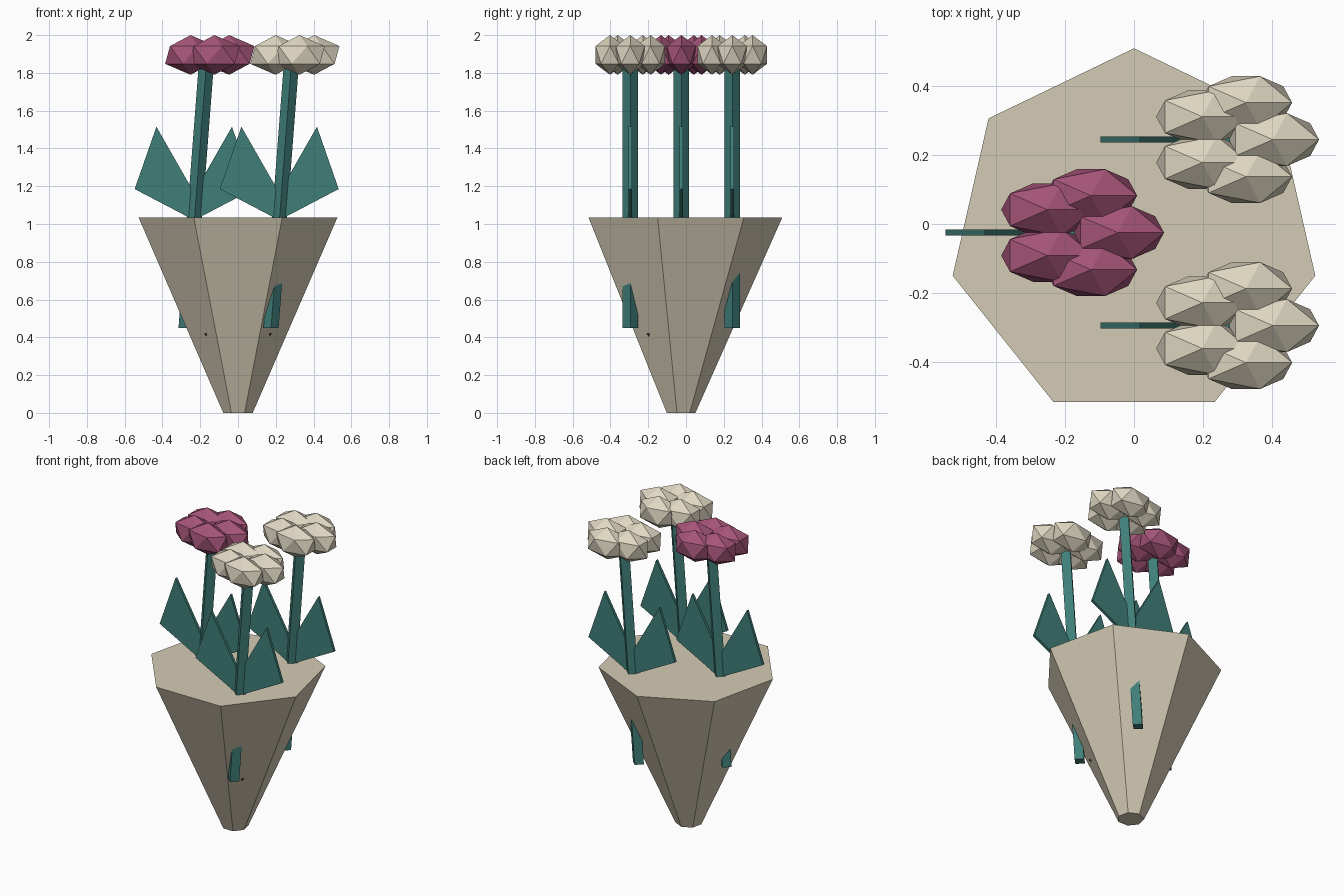
import bpy
import bmesh
import math
from mathutils import Matrix, Vector

cube = bpy.data.objects.get("Cube")
if cube:
    bpy.data.objects.remove(cube, do_unlink=True)


def material(name, rgb):
    mat = bpy.data.materials.new(name)
    mat.use_nodes = True
    mat.diffuse_color = (*rgb, 1)
    mat.node_tree.nodes["Principled BSDF"].inputs["Base Color"].default_value = (*rgb, 1)
    return mat


STONE = material("beige stone", (0.66, 0.60, 0.46))
CREAM = material("cream petal", (0.74, 0.68, 0.54))
PINK = material("plum petal", (0.38, 0.09, 0.19))
GREEN = material("teal green", (0.05, 0.21, 0.19))
SOIL = material("dark soil", (0.06, 0.02, 0.03))


def finish(bm, name, mat):
    bmesh.ops.recalc_face_normals(bm, faces=bm.faces)
    mesh = bpy.data.meshes.new(name)
    bm.to_mesh(mesh)
    bm.free()
    mesh.materials.append(mat)
    obj = bpy.data.objects.new(name, mesh)
    bpy.context.collection.objects.link(obj)
    return obj


def tapered(name, mat, sides, low, high, r_low, r_high, turn=0.0):
    """Flat-sided solid lofted between two level polygons."""
    bm = bmesh.new()
    rings = []
    for centre, radius in ((low, r_low), (high, r_high)):
        angles = [turn + math.tau * i / sides for i in range(sides)]
        rings.append([bm.verts.new(Vector(centre) + radius * Vector((math.cos(a), math.sin(a), 0)))
                      for a in angles])
        bm.faces.new(rings[-1])
    for i in range(sides):
        j = (i + 1) % sides
        bm.faces.new((rings[0][i], rings[0][j], rings[1][j], rings[1][i]))
    return finish(bm, name, mat)


def leaf(name, x, y, side):
    """Thin kite-shaped leaf rising beside the stem."""
    outline = [(0, 1.02), (0.315, 1.185), (0.2, 1.515), (0.02, 1.2)]
    bm = bmesh.new()
    face = bm.faces.new([bm.verts.new((x + side * px, y - 0.009, z)) for px, z in outline])
    out = bmesh.ops.extrude_face_region(bm, geom=[face])
    moved = [v for v in out["geom"] if isinstance(v, bmesh.types.BMVert)]
    bmesh.ops.translate(bm, vec=(0, 0.018, 0), verts=moved)
    return finish(bm, name, GREEN)


def bloom(name, mat, x, y):
    """Five faceted petals set around a small circle."""
    bm = bmesh.new()
    for i in range(5):
        a = math.tau * i / 5
        place = Matrix.Translation((x + 0.113 * math.cos(a), y + 0.113 * math.sin(a), 1.895))
        scale = Matrix.Diagonal((0.15, 0.09, 0.105, 1))
        bmesh.ops.create_icosphere(bm, subdivisions=1, radius=1, matrix=place @ scale)
    return finish(bm, name, mat)


# Seven-sided pot and the soil core inside it
tapered("pot", STONE, 7, (0, -0.03, 0), (0, -0.03, 1.035), 0.08, 0.54, math.pi / 2)
tapered("soil_core", SOIL, 4, (0, -0.03, 0.2), (0, -0.03, 0.42), 0.02, 0.252, math.pi / 4)

# Three flowers, each with a leaning stem, two leaves and a bloom
flowers = [("left_back", CREAM, 0.0, 0.245),
           ("left_front", CREAM, 0.0, -0.295),
           ("right", PINK, -0.45, -0.025)]
for label, colour, dx, y in flowers:
    tapered(label + "_stem", GREEN, 4, (dx + 0.175, y, 0.45), (dx + 0.285, y, 1.88), 0.04, 0.04)
    for side, word in ((1, "outer"), (-1, "inner")):
        leaf(f"{label}_{word}_leaf", dx + 0.218, y, side)
    bloom(label + "_bloom", colour, dx + 0.29, y)
